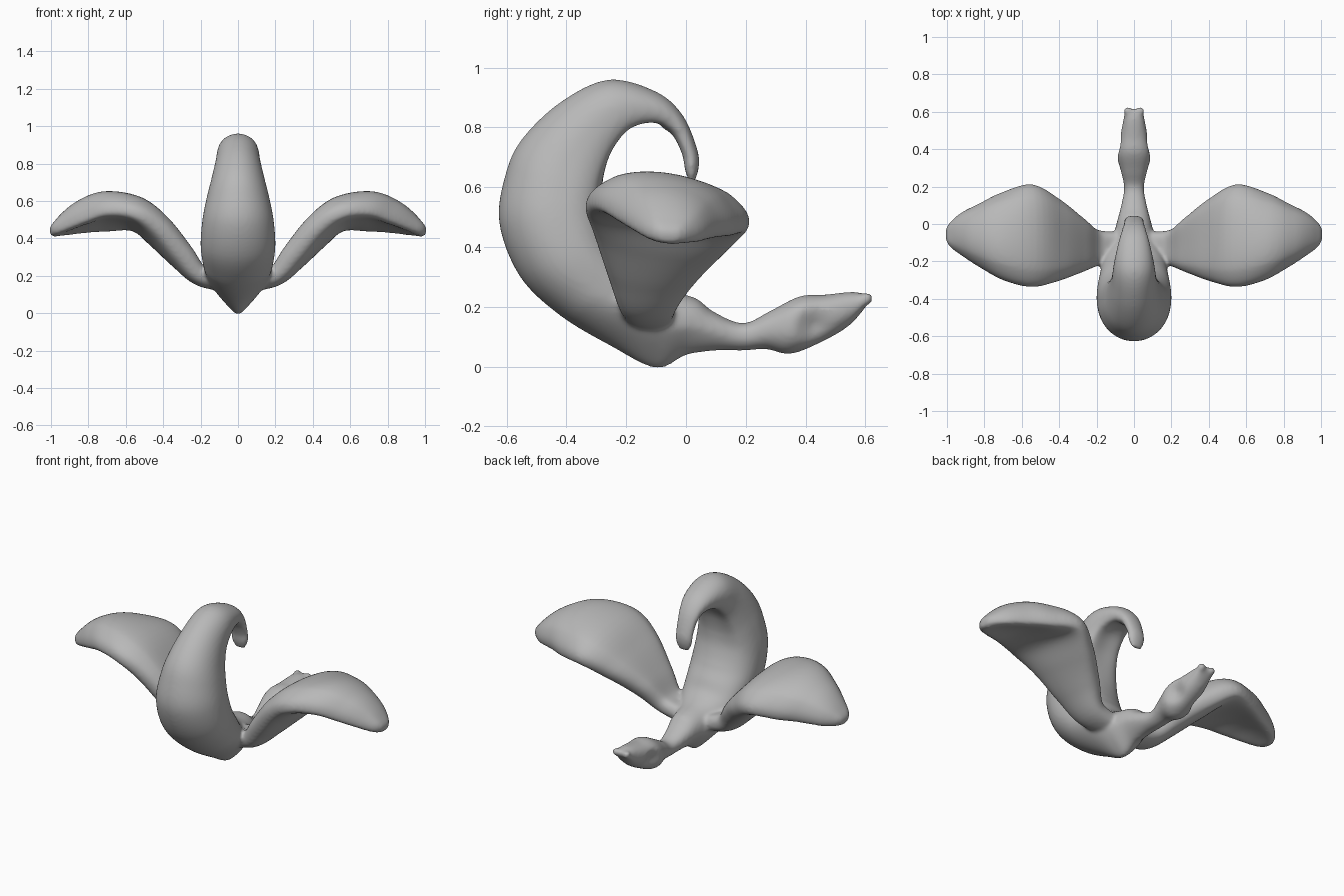
import bpy, bmesh, math
from mathutils import Vector

cube = bpy.data.objects.get("Cube")
if cube:
    bpy.data.objects.remove(cube, do_unlink=True)

RING = 48
STEPS = 6


def spline(rows):
    """Catmull-Rom interpolation through rows of numbers."""
    out = []
    for i in range(len(rows) - 1):
        a, b, c, d = (rows[max(i - 1, 0)], rows[i], rows[i + 1], rows[min(i + 2, len(rows) - 1)])
        for k in range(STEPS):
            t = k / STEPS
            out.append([q + t * ((r - p) + t * ((2 * p - 5 * q + 4 * r - s) + t * (3 * (q - r) + s - p))) / 2
                        for p, q, r, s in zip(a, b, c, d)])
    return out + [list(rows[-1])]


def loft(bm, sections, shape):
    """Skin closed rings; each section is two opposite rim points and the settings of its shape."""
    mids = [(p + q) / 2 for p, q, settings in sections]
    rings = []
    for i, (p, q, settings) in enumerate(sections):
        half = (q - p) / 2
        along = mids[min(i + 1, len(mids) - 1)] - mids[max(i - 1, 0)]
        axis = along.cross(half).normalized()
        ring = []
        for k in range(RING):
            angle = math.tau * k / RING
            s, c = shape(math.sin(angle), math.cos(angle), *settings)
            ring.append(bm.verts.new(mids[i] + half * s + axis * c))
        rings.append(ring)
    for a, b in zip(rings, rings[1:]):
        for k in range(RING):
            n = (k + 1) % RING
            bm.faces.new((a[k], a[n], b[n], b[k]))
    bm.faces.new(rings[0])
    bm.faces.new(rings[-1])
    return [v for ring in rings for v in ring]


def body_shape(s, c, width, hollow, keel):
    along = s
    if s < 0:
        along = -abs(s) ** .75 * (1 - hollow * max(0, 1 - (c / 0.8) ** 2))
    return along, c * width * (1 - keel * max(s, 0))


def petal_shape(s, c, thick, bow):
    dish = .2 * max(0, 1 - (s / 0.7) ** 2) if c > 0 else 0
    blunt = math.copysign(abs(c) ** .8, c)
    return s, blunt * thick * (1 - dish) + bow * (1 - s * s)


bm = bmesh.new()

# Lip, body and hooded petal: inner y z, outer y z, half width
body = [
    (.617, .237, .613, .215, .05), (.56, .25, .55, .14, .057),
    (.46, .24, .46, .085, .076), (.38, .235, .35, .042, .09),
    (.28, .185, .27, .058, .068), (.19, .145, .19, .053, .053),
    (.09, .185, .1, .053, .07), (.03, .23, 0, .038, .09),
    (-.08, .26, -.1, -.006, .12), (-.15, .3, -.25, .068, .165),
    (-.19, .36, -.42, .17, .187), (-.235, .43, -.555, .3, .2),
    (-.255, .52, -.625, .48, .19), (-.25, .59, -.605, .64, .168),
    (-.235, .65, -.55, .76, .145), (-.215, .71, -.42, .885, .122),
    (-.175, .77, -.26, .96, .108), (-.11, .8, -.1, .92, .085),
    (-.05, .78, -.01, .84, .064), (-.013, .71, .04, .72, .052),
    (-.004, .66, .042, .66, .05), (.01, .62, .026, .612, .03),
]
sections = []
for inner_y, inner_z, outer_y, outer_z, width in spline(body):
    # The hood is hollow inside and the underside narrows to a keel
    hollow = max(0, outer_z - .3) / 2 if outer_y < -.05 else 0
    keel = max(0, .6 - 2 * abs(outer_y + .1)) if outer_z < .3 else 0
    sections.append((Vector((0, inner_y, inner_z)), Vector((0, outer_y, outer_z)), (width, hollow, keel)))
verts = loft(bm, sections, body_shape)

# Hollows in the sides of the lip
lip_side = Vector((0, .43, .135))
for v in verts:
    near = 1 - (Vector((0, v.co.y, v.co.z)) - lip_side).length / .07
    if near > 0:
        v.co.x *= 1 - .4 * near

# Side petals: x, front y z, back y z, half thickness, bow
petal = [
    (.06, -.19, .17, -.04, .17, .055, 0), (.2, -.225, .205, -.03, .205, .06, 0),
    (.3, -.265, .32, .045, .305, .08, 0), (.42, -.31, .46, .14, .4, .09, .01),
    (.55, -.337, .54, .212, .475, .09, .04), (.7, -.3, .555, .17, .465, .09, .065),
    (.82, -.235, .515, .11, .455, .08, .058), (.92, -.17, .47, .06, .44, .06, .035),
    (.98, -.125, .445, .01, .435, .04, .01), (1.005, -.085, .435, -.03, .43, .02, 0),
]
for side in (-1, 1):
    sections = [(Vector((side * x, front_y, front_z)), Vector((side * x, back_y, back_z)),
                 (thick, bow))
                for x, front_y, front_z, back_y, back_z, thick, bow in spline(petal)]
    loft(bm, sections, lambda s, c, thick, bow: (s, side * petal_shape(s, c, thick, bow)[1]))

# Paired lobes at the end of the lip
for side in (-1, 1):
    lobe = bmesh.ops.create_uvsphere(bm, u_segments=16, v_segments=10, radius=.022)
    bmesh.ops.translate(bm, verts=lobe["verts"], vec=(side * .034, .605, .227))

bmesh.ops.recalc_face_normals(bm, faces=bm.faces)
mesh = bpy.data.meshes.new("flower")
bm.to_mesh(mesh)
bm.free()
flower = bpy.data.objects.new("flower", mesh)
bpy.context.collection.objects.link(flower)

# Fuse the parts into one soft surface
remesh = flower.modifiers.new("fuse", 'REMESH')
remesh.mode = 'VOXEL'
remesh.voxel_size = .01
remesh.use_smooth_shade = True
soften = flower.modifiers.new("soften", 'SMOOTH')
soften.factor = .5
soften.iterations = 8

# Plain grey
grey = bpy.data.materials.new("plain_grey")
grey.use_nodes = True
colour = (.48, .48, .48, 1)
grey.diffuse_color = colour
grey.node_tree.nodes["Principled BSDF"].inputs["Base Color"].default_value = colour
mesh.materials.append(grey)
for face in mesh.polygons:
    face.use_smooth = True
